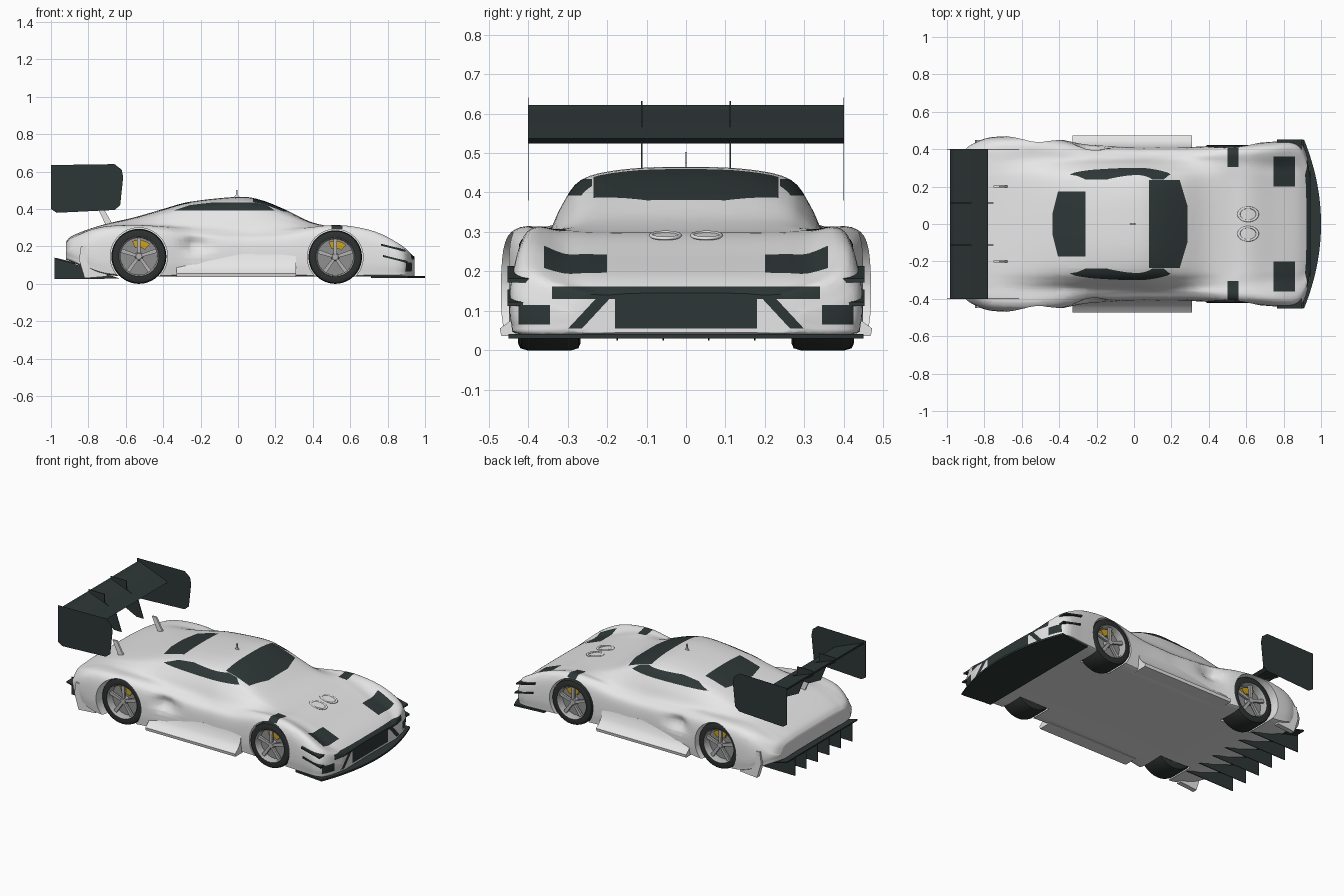
import bpy, bmesh, math
from mathutils import Vector

if "Cube" in bpy.data.objects:
    bpy.data.objects.remove(bpy.data.objects["Cube"])


def material(name, col):
    m = bpy.data.materials.new(name)
    m.diffuse_color = (*col, 1)
    m.use_nodes = True
    m.node_tree.nodes["Principled BSDF"].inputs["Base Color"].default_value = m.diffuse_color
    return m


PAINT = material("pale_paint", (0.8, 0.8, 0.8))
DARK = material("dark_carbon", (0.027, 0.038, 0.037))
RUBBER = material("tyre_rubber", (0.026, 0.031, 0.03))
METAL = material("rim_metal", (0.45, 0.45, 0.45))
BRAKE = material("brake_grey", (0.28, 0.28, 0.28))
YELLOW = material("caliper_yellow", (0.6, 0.36, 0.015))


def finish(name, bm, mats, angle=None):
    bmesh.ops.recalc_face_normals(bm, faces=bm.faces[:])
    me = bpy.data.meshes.new(name)
    bm.to_mesh(me)
    bm.free()
    ob = bpy.data.objects.new(name, me)
    bpy.context.collection.objects.link(ob)
    for m in mats:
        me.materials.append(m)
    if angle:
        smooth(ob, angle)
    return ob


def smooth(ob, angle):
    bpy.ops.object.select_all(action='DESELECT')
    ob.select_set(True)
    bpy.context.view_layer.objects.active = ob
    bpy.ops.object.shade_smooth_by_angle(angle=math.radians(angle))


def prism(name, pts, axis, a, b, mat, angle=None):
    """Extrude a 2D outline along one axis from a to b."""
    place = {'x': lambda p, t: (t, p[0], p[1]),
             'y': lambda p, t: (p[0], t, p[1]),
             'z': lambda p, t: (p[0], p[1], t)}[axis]
    bm = bmesh.new()
    r0 = [bm.verts.new(place(p, a)) for p in pts]
    r1 = [bm.verts.new(place(p, b)) for p in pts]
    bm.faces.new(r0)
    bm.faces.new(r1[::-1])
    for i in range(len(pts)):
        j = (i + 1) % len(pts)
        bm.faces.new((r0[i], r0[j], r1[j], r1[i]))
    return finish(name, bm, [mat], angle)


def lathe(name, prof, centre, side, mat, n=40):
    """Spin a closed (radius, offset) profile about the y axis."""
    bm = bmesh.new()
    rings = []
    for k in range(n):
        a = 2 * math.pi * k / n
        rings.append([bm.verts.new((centre[0] + r * math.cos(a), centre[1] + side * o,
                                    centre[2] + r * math.sin(a))) for r, o in prof])
    for k in range(n):
        p, q = rings[k], rings[(k + 1) % n]
        for i in range(len(prof)):
            j = (i + 1) % len(prof)
            bm.faces.new((p[i], p[j], q[j], q[i]))
    bmesh.ops.remove_doubles(bm, verts=bm.verts[:], dist=1e-5)
    return finish(name, bm, [mat], 35)


def spline(a, b, c, d, t):
    """Catmull-Rom blend of number tuples."""
    return tuple(0.5 * (2 * q + (r - p) * t + (2 * p - 5 * q + 4 * r - s) * t * t
                        + (3 * q - p - 3 * r + s) * t ** 3) for p, q, r, s in zip(a, b, c, d))


# Body stations: x, floor z, half width, shoulder z, cabin base y, cabin base z, roof edge y, top z
STATIONS = [
    (-.92, .13, .36, .205, .29, .217, .20, .225), (-.89, .12, .41, .235, .33, .245, .22, .255),
    (-.80, .08, .455, .282, .34, .285, .24, .292), (-.70, .05, .468, .306, .34, .309, .25, .322),
    (-.55, .04, .468, .314, .35, .314, .255, .357), (-.40, .04, .452, .304, .345, .312, .255, .40),
    (-.25, .04, .425, .285, .345, .308, .26, .44), (0, .04, .41, .275, .345, .302, .265, .465),
    (.12, .04, .41, .275, .345, .302, .26, .449), (.25, .04, .41, .28, .34, .30, .255, .398),
    (.38, .04, .415, .30, .335, .302, .25, .335), (.50, .04, .425, .314, .33, .307, .25, .305),
    (.62, .04, .43, .308, .32, .293, .20, .29), (.75, .04, .44, .275, .31, .243, .20, .24),
    (.86, .04, .445, .217, .31, .195, .20, .197), (.91, .04, .405, .178, .28, .166, .18, .17),
    (.943, .045, .29, .14, .20, .14, .14, .145)]


def section(s):
    x, z0, w, zs, yb, zc, yr, zt = s
    ze = zc + .8 * (zt - zc)
    bulge = .06 * max(0, zt - zc)
    half = [(0, z0), (.5 * w, z0), (.93 * w, z0), (.99 * w, z0 + .025), (w, (z0 + zs) / 2),
            (.975 * w, zs - .038), (.895 * w, zs - .002), (yb, zc),
            ((yb + yr) / 2 + bulge, (zc + ze) / 2), (yr, ze),
            (.6 * yr, zt - .2 * (zt - ze)), (0, zt)]
    full = half + [(-y, z) for y, z in half[-2:0:-1]]
    n = len(full)
    out = []
    for i in range(n):
        for k in range(4):
            y, z = spline(full[i - 1], full[i], full[(i + 1) % n], full[(i + 2) % n], k / 4)
            # scooped side intake behind the door
            if abs(y) > .36:
                d = .045 * math.exp(-((x + .23) / .06) ** 2 - ((z - .21) / .04) ** 2)
                y -= math.copysign(d, y)
            out.append((x, y, z))
    return out


bm = bmesh.new()
rows = []
last = len(STATIONS) - 1
for i in range(last):
    for k in range(5):
        rows.append(spline(STATIONS[max(i - 1, 0)], STATIONS[i], STATIONS[i + 1],
                           STATIONS[min(i + 2, last)], k / 5))
rows.append(STATIONS[last])
rings = [[bm.verts.new(p) for p in section(s)] for s in rows]
for p, q in zip(rings, rings[1:]):
    for i in range(len(p)):
        j = (i + 1) % len(p)
        bm.faces.new((p[i], p[j], q[j], q[i]))
bm.faces.new(rings[0])
bm.faces.new(rings[-1])
body = finish("body_shell", bm, [PAINT, DARK])

# Wheel arches
WHEELS = [("rear", -.53, .348, .147, .153), ("front", .52, .345, .143, .149)]
for label, wx, wy, r, arch in WHEELS:
    for s in (1, -1):
        circle = [(wx + arch * math.cos(math.tau * k / 48), r + arch * math.sin(math.tau * k / 48))
                  for k in range(48)]
        cutter = prism(label + "_arch_cutter", circle, 'y', s * .265, s * .6, PAINT)
        mod = body.modifiers.new("arch", 'BOOLEAN')
        mod.operation, mod.solver, mod.object = 'DIFFERENCE', 'EXACT', cutter
        bpy.context.view_layer.objects.active = body
        bpy.ops.object.modifier_apply(modifier=mod.name)
        bpy.data.objects.remove(cutter)

# Glass, lamps and intakes: each is a region bounded by planes (nx, ny, nz, d), kept where n.p > d
regions = [
    [(1, 0, 0, .08), (-1, 0, 0, -.285), (0, 1, 0, -.235), (0, -1, 0, -.235), (0, 0, 1, .3),
     (-1, .3, 0, -.315), (-1, -.3, 0, -.315)],                                                # windscreen
    [(1, 0, 0, -.435), (-1, 0, 0, .26), (0, 1, 0, -.175), (0, -1, 0, -.175), (0, 0, 1, .3),
     (1, .25, 0, -.45), (1, -.25, 0, -.45)],                                                  # rear glass
    [(1, 0, 0, .84), (0, 0, 1, .13), (0, 0, -1, -.162), (0, 1, 0, -.34), (0, -1, 0, -.34)],   # nose band
    [(1, 0, 0, .85), (0, 0, 1, .055), (0, 0, -1, -.135), (0, 1, 0, -.18), (0, -1, 0, -.18)]]  # grille
for s in (1, -1):
    regions += [
        [(0, s, 0, .238), (0, 0, 1, .392), (0, 0, -1, -.434), (1, 0, -3, -1.52), (-1, 0, -1.5, -.785)],  # side glass
        [(1, 0, 0, .745), (-1, 0, 0, -.86), (0, s, 0, .2), (0, -s, 0, -.36), (0, 0, 1, .17)],            # headlamp
        [(1, 0, 0, .5), (-1, 0, 0, -.56), (0, s, 0, .305), (0, -s, 0, -.415), (0, 0, 1, .2935)],         # louvre
        [(1, 0, 0, .85), (0, s, .93, .315), (0, -s, -.93, -.35), (0, 0, 1, .055), (0, 0, -1, -.13)],     # duct edge
        [(1, 0, 0, .8), (0, s, 0, .345), (0, -s, 0, -.425), (0, 0, 1, .065), (0, 0, -1, -.115)]]         # corner duct
bm = bmesh.new()
bm.from_mesh(body.data)
for f in bm.faces:
    f.material_index = 0
for planes in regions:
    for *n, d in planes:
        n = Vector(n)
        bmesh.ops.bisect_plane(bm, geom=bm.verts[:] + bm.edges[:] + bm.faces[:], dist=1e-5,
                               plane_co=n * (d / n.length_squared), plane_no=n.normalized())
    for f in bm.faces:
        c = f.calc_center_median()
        if all(Vector(n).dot(c) > d for *n, d in planes):
            f.material_index = 1
bm.to_mesh(body.data)
bm.free()
smooth(body, 40)

# Wheels
for label, wx, wy, r, arch in WHEELS:
    for s in (1, -1):
        c = (wx, s * wy, r)
        k = r / .143
        half = [(.102, .075), (.125, .078), (.138, .072), (.143, .055)]
        lathe(label + "_tyre", [(a * k, b) for a, b in half] + [(a * k, -b) for a, b in half[::-1]],
              c, s, RUBBER)
        lathe(label + "_rim", [(.106 * k, .072), (.103 * k, .077), (.096 * k, .066), (.095 * k, -.07),
                               (.106 * k, -.072)], c, s, METAL)
        lathe(label + "_brake_disc", [(0, .03), (.097 * k, .03), (.097 * k, .018), (0, .018)], c, s, BRAKE)
        lathe(label + "_hub", [(0, .066), (.016, .066), (.022, .058), (.022, .03), (0, .03)], c, s, METAL, 20)
        for i in range(5):
            a = math.pi / 2 + math.tau * i / 5
            ca, sa = math.cos(a), math.sin(a)
            outline = [(.012, -.008), (.098 * k, -.011), (.098 * k, .011), (.012, .008)]
            prism(label + "_spoke", [(wx + u * ca - v * sa, r + u * sa + v * ca) for u, v in outline],
                  'y', s * (wy + .05), s * (wy + .064), METAL)
        arc = [math.radians(v) for v in (48, 65, 82, 99, 114)]
        prism(label + "_caliper", [(wx + .088 * math.cos(a), r + .088 * math.sin(a)) for a in arc]
              + [(wx + .048 * math.cos(a), r + .048 * math.sin(a)) for a in arc[::-1]],
              'y', s * (wy + .032), s * (wy + .048), YELLOW)

# Front splitter
edge = [-.45 + .9 * i / 24 for i in range(25)]
prism("front_splitter", [(1 - .09 * (y / .45) ** 2, y) for y in edge] + [(.71, .43), (.71, -.43)],
      'z', .03, .041, DARK)

# Rear wing, diffuser and aerial
prism("wing_blade", [(-.78, .537), (-.80, .524), (-.90, .556), (-.985, .61), (-.985, .622),
                     (-.965, .61), (-.88, .578), (-.81, .55)], 'y', -.4, .4, DARK)
prism("diffuser_lip", [(-.87, .105), (-.97, .13), (-.97, .138), (-.87, .113)], 'y', -.36, .36, DARK)
for y in (-.29, -.174, -.058, .058, .174, .29):
    prism("diffuser_fin", [(-.63, .028), (-.98, .025), (-.98, .14), (-.88, .108)],
          'y', y - .002, y + .002, DARK)
spike = [(-.025, .46), (.012, .46), (-.002, .475), (-.004, .503), (-.01, .503), (-.012, .475)]
prism("aerial", spike, 'y', -.003, .003, PAINT)

for s in (1, -1):
    prism("wing_end_plate", [(-1, .635), (-.66, .64), (-.622, .61), (-.614, .57), (-.63, .42),
                             (-.66, .395), (-.97, .38), (-1, .40)], 'y', s * .399, s * .4005, DARK)
    prism("wing_foot", [(-.66, .30), (-.70, .30), (-.75, .405), (-.72, .405)],
          'y', s * .194, s * .206, PAINT)
    prism("wing_strut", [(-.75, .42), (-.80, .42), (-.88, .46), (-.92, .56), (-.985, .60),
                         (-.985, .632), (-.87, .632), (-.87, .58), (-.79, .535)],
          'y', s * .11, s * .114, DARK)
    # Side skirts and rear corner flaps
    prism("side_skirt", [(s * .38, .036), (s * .468, .036), (s * .472, .055), (s * .445, .075),
                         (s * .422, .105), (s * .409, .16), (s * .38, .16)], 'x', -.33, .31, PAINT, 50)
    prism("rear_corner_flap", [(-.70, .04), (-.82, .03), (-.85, .13), (-.84, .2), (-.70, .2)],
          'y', s * .42, s * .45, PAINT)
    # Nose canards
    for z, x in ((.19, .835), (.13, .845)):
        prism("nose_canard", [(x - .07, z + .014), (x + .06, z - .018), (x + .06, z - .008),
                              (x - .07, z + .024)], 'y', s * .39, s * .452, DARK)
    # Bonnet outlet rims
    bpy.ops.mesh.primitive_torus_add(major_segments=28, minor_segments=8, major_radius=.036,
                                     minor_radius=.006, location=(.61, s * .052, .291),
                                     rotation=(0, .15, 0))
    rim = bpy.context.object
    rim.name = "bonnet_outlet_rim"
    rim.scale = (1.4, 1, .8)
    rim.data.materials.append(PAINT)
    smooth(rim, 60)
